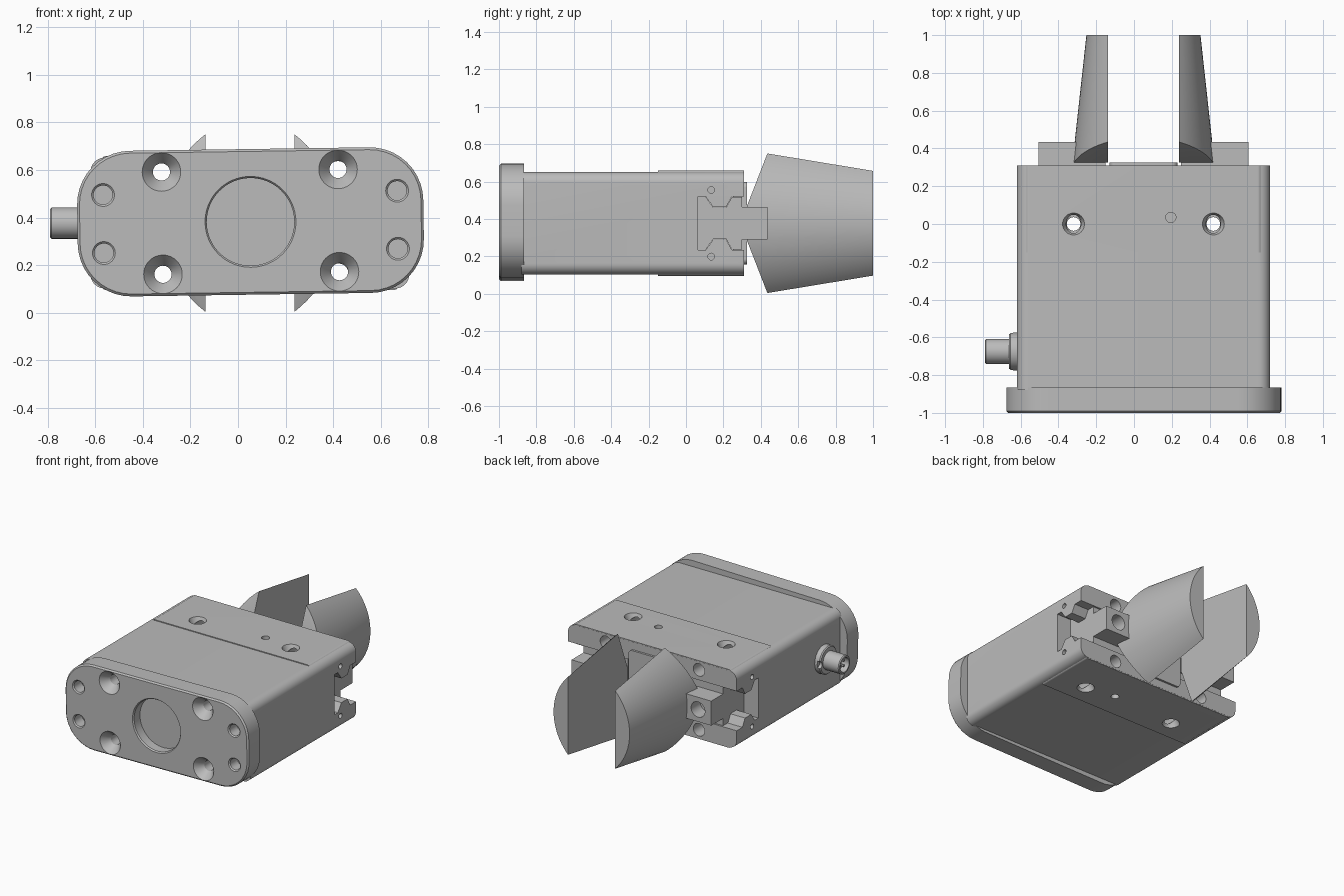
import bpy, bmesh, math
from mathutils import Vector, Matrix

cube = bpy.data.objects.get("Cube")
if cube:
    bpy.data.objects.remove(cube)

metal = bpy.data.materials.new("grey_metal")
metal.use_nodes = True
GREY = (0.5, 0.5, 0.5, 1)
metal.diffuse_color = GREY
metal.node_tree.nodes["Principled BSDF"].inputs["Base Color"].default_value = GREY

CX, CZ = 0.05, 0.377          # gripper axis


def loft(name, rings):
    """Closed solid through rings of equal point count."""
    bm = bmesh.new()
    vs = [[bm.verts.new(p) for p in ring] for ring in rings]
    n = len(vs[0])
    for a, b in zip(vs, vs[1:]):
        for i in range(n):
            j = (i + 1) % n
            bm.faces.new((a[i], a[j], b[j], b[i]))
    bm.faces.new(vs[0])
    bm.faces.new(vs[-1])
    bmesh.ops.recalc_face_normals(bm, faces=bm.faces)
    mesh = bpy.data.meshes.new(name)
    bm.to_mesh(mesh)
    bm.free()
    mesh.materials.append(metal)
    ob = bpy.data.objects.new(name, mesh)
    bpy.context.collection.objects.link(ob)
    return ob


def turned(name, axis, centre, steps, n=40):
    """Turned solid: steps are (offset along axis, radius)."""
    rings = []
    for d, r in steps:
        ring = []
        for i in range(n):
            t = math.tau * i / n
            p = [r * math.cos(t), r * math.sin(t)]
            p.insert(axis, d)
            ring.append(Vector(centre) + Vector(p))
        rings.append(ring)
    return loft(name, rings)


def rounded(y, w, h, r, inset=0, x=CX, z=CZ, n=10):
    """Rounded rectangle in the xz plane."""
    pts, r = [], r - inset
    w, h = w / 2 - inset - r, h / 2 - inset - r
    for k, (sx, sz) in enumerate([(1, 1), (-1, 1), (-1, -1), (1, -1)]):
        for i in range(n + 1):
            t = math.pi / 2 * (k + i / n)
            pts.append((x + sx * w + r * math.cos(t), y, z + sz * h + r * math.sin(t)))
    return pts


def boolean(ob, others, operation='DIFFERENCE'):
    for other in others:
        other.hide_render = True
        mod = ob.modifiers.new("cut", 'BOOLEAN')
        mod.operation, mod.solver, mod.object = operation, 'EXACT', other
        bpy.context.view_layer.objects.active = ob
        bpy.ops.object.modifier_apply(modifier=mod.name)
        bpy.data.objects.remove(other)


def smooth(ob):
    bpy.ops.object.select_all(action='DESELECT')
    ob.select_set(True)
    bpy.context.view_layer.objects.active = ob
    bpy.ops.object.shade_smooth_by_angle(angle=math.radians(30))


def rail(name, x0, x1, grow=0):
    """Guide profile swept along x, mirrored about the axis."""
    half = [(0.065, 0.142), (0.105, 0.142), (0.145, 0.085), (0.215, 0.085), (0.245, 0.14)]
    half += [(0.35, 0.14)] if grow else [(0.3, 0.14), (0.3, 0.088), (0.435, 0.088)]
    half = [(y, z + grow) for y, z in half]
    outline = half + [(y, -z) for y, z in reversed(half)]
    return loft(name, [[(x, y, CZ + z) for y, z in outline] for x in (x0, x1)])


# Housing, with the slightly thicker rear part
body = loft("housing", [rounded(y, 1.34, 0.55, 0.06) for y in (-0.88, 0.31)])
rear = loft("rear", [rounded(y, 1.25, 0.562, 0.02) for y in (-0.15, 0.309)])
boolean(body, [rear], 'UNION')
cuts = [rail("slot", -1, 1, 0.002)]
for x in (-0.32, 0.42):
    for s in (-1, 1):
        cuts.append(turned("bolt_bore", 1, (x, 0, CZ + s * 0.215), [(-1, 0.045), (1, 0.045)]))
    cuts.append(turned("cross_bore", 2, (x, 0, CZ),
                       [(-0.4, 0.08), (-0.281, 0.058), (-0.23, 0.036),
                        (0.23, 0.036), (0.281, 0.058), (0.4, 0.08)]))
for s in (-1, 1):
    cuts.append(turned("pin_hole", 2, (0.195, 0.035, CZ + s * 0.28), [(-0.06, 0.027), (0.06, 0.027)], 24))
    for x in (-0.62, 0.72):
        cuts.append(turned("side_hole", 0, (x, 0.135, CZ + s * 0.178), [(-0.06, 0.018), (0.06, 0.018)], 20))
boolean(body, cuts)
smooth(body)

# Mounting flange, turned slightly about the gripper axis
FX, FZ = 0.0525, 0.382
flange = loft("mounting_flange", [rounded(y, 1.455, 0.612, 0.225, i, FX, FZ)
                                  for y, i in ((-1, 0.01), (-0.99, 0), (-0.865, 0))])
cuts = [turned("pilot_bore", 1, (FX, -1, FZ), [(-0.1, 0.2), (0, 0.191), (0.009, 0.184), (0.075, 0.184)], 64)]
for sx in (-1, 1):
    for sz in (-1, 1):
        cuts.append(turned("countersink", 1, (FX + sx * 0.371, -1, FZ + sz * 0.215),
                           [(-0.05, 0.121), (0, 0.081), (0.045, 0.045), (0.06, 0.036), (0.3, 0.036)]))
        cuts.append(turned("thread_hole", 1, (FX + sx * 0.618, -1, FZ + sz * 0.122),
                           [(-0.05, 0.05), (0, 0.048), (0.008, 0.04), (0.09, 0.04)]))
boolean(flange, cuts)
pivot = Matrix.Translation((FX, 0, FZ))
flange.data.transform(pivot @ Matrix.Rotation(-0.0146, 4, 'Y') @ pivot.inverted())
smooth(flange)

# Cover plate between the jaws
cover = loft("cover_plate", [rounded(y, 0.36, 0.44, 0.03) for y in (0.25, 0.325)])
smooth(cover)


# Jaws and fingers, one pair on each side
def finger_ring(side, y, n=24):
    t = (y - 0.435) / 0.565
    h, sag = 0.373 - 0.093 * t, 0.177 - 0.062 * t
    r = (h * h + sag * sag) / (2 * sag)
    a = math.asin(h / r)
    angles = [a * (2 * i / n - 1) for i in range(n + 1)]
    return [(CX + side * (0.187 + sag - r + r * math.cos(q)), y, CZ + r * math.sin(q)) for q in angles]


for side, label in ((1, "left"), (-1, "right")):
    jaw = rail(label + "_jaw", CX + side * 0.2, CX + side * 0.555)
    boolean(jaw, [turned("jaw_hole", 1, (CX + side * 0.45, 0, CZ),
                         [(0.2, 0.033), (0.33, 0.033), (0.331, 0.055), (0.5, 0.055)])])
    smooth(jaw)

    finger = loft(label + "_finger", [finger_ring(side, y) for y in (0.325, 1)])
    bm = bmesh.new()
    bm.from_mesh(finger.data)
    for s in (-1, 1):                 # sloped shoulders at the root
        res = bmesh.ops.bisect_plane(bm, geom=bm.verts[:] + bm.edges[:] + bm.faces[:],
                                     plane_co=(0, 0.325, CZ + s * 0.09),
                                     plane_no=(0, -0.283, s * 0.11), clear_outer=True)
        rim = [e for e in res["geom_cut"] if isinstance(e, bmesh.types.BMEdge)]
        bmesh.ops.holes_fill(bm, edges=rim)
    bmesh.ops.recalc_face_normals(bm, faces=bm.faces)
    bm.to_mesh(finger.data)
    bm.free()
    smooth(finger)

# Cable connector on the side
PLUG = (-0.62, -0.675, CZ)
collar = turned("connector_collar", 0, PLUG, [(0.02, 0.1), (-0.035, 0.1), (-0.042, 0.093)])
boolean(collar, [turned("key", 0, (-0.67, -0.675 + s * 0.1, CZ), [(-0.03, 0.025), (0.03, 0.025)], 16)
                 for s in (-1, 1)])
smooth(collar)
sleeve = turned("connector_sleeve", 0, PLUG, [(0, 0.066), (-0.163, 0.066), (-0.169, 0.06)])
boolean(sleeve, [turned("socket", 0, PLUG, [(-0.09, 0.05), (-0.3, 0.05)])])
smooth(sleeve)
for i in range(4):
    t = math.tau * (i + 0.5) / 4
    offset = Vector((0, 0.025 * math.cos(t), 0.025 * math.sin(t)))
    smooth(turned(f"contact_pin_{i + 1}", 0, Vector(PLUG) + offset, [(-0.08, 0.008), (-0.15, 0.008)], 12))
